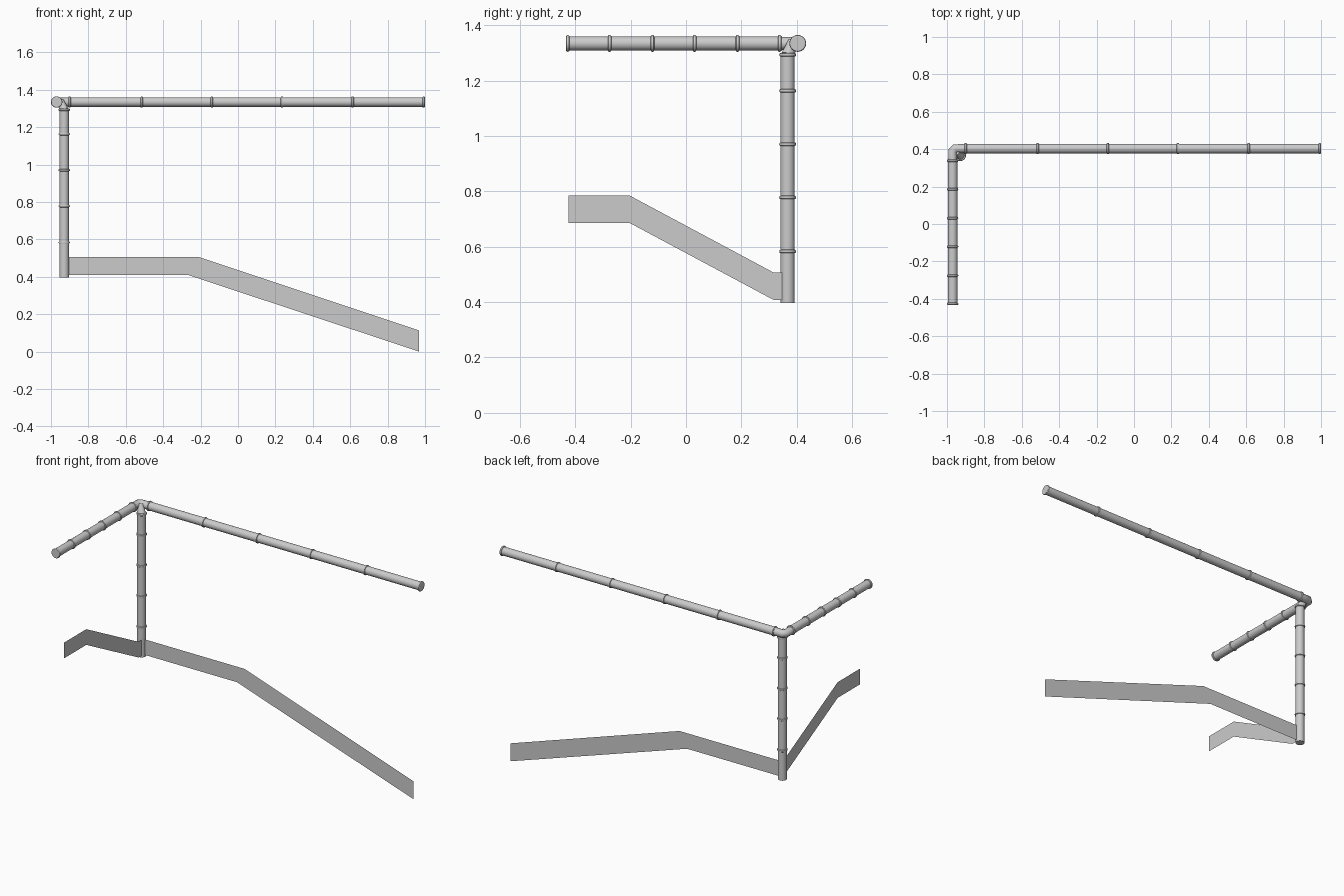
import bpy, bmesh, math
from mathutils import Vector

if "Cube" in bpy.data.objects:
    bpy.data.objects.remove(bpy.data.objects["Cube"])

SIDES = 24
R = 0.0255        # pipe radius
RING = 0.0305     # collar radius
HALF = 0.0065     # collar half width


def finish(name, bm):
    mesh = bpy.data.meshes.new(name)
    bm.to_mesh(mesh)
    bm.free()
    ob = bpy.data.objects.new(name, mesh)
    bpy.context.collection.objects.link(ob)
    return ob


def smooth(ob):
    bpy.ops.object.select_all(action='DESELECT')
    ob.select_set(True)
    bpy.context.view_layer.objects.active = ob
    bpy.ops.object.shade_smooth_by_angle(angle=math.radians(40))


def lathe(name, start, end, profile):
    """Capped round body from start to end; profile is (distance, radius)."""
    start, end = Vector(start), Vector(end)
    quat = (end - start).to_track_quat('Z', 'Y')
    bm = bmesh.new()
    loops = []
    for d, r in profile:
        loops.append([bm.verts.new(start + quat @ Vector((
            r * math.cos(math.tau * i / SIDES), r * math.sin(math.tau * i / SIDES), d)))
            for i in range(SIDES)])
    for a, b in zip(loops, loops[1:]):
        for i in range(SIDES):
            j = (i + 1) % SIDES
            bm.faces.new((a[i], a[j], b[j], b[i]))
    bm.faces.new(loops[0][::-1])
    bm.faces.new(loops[-1])
    smooth(finish(name, bm))


def pipe(name, start, end, rings):
    """Pipe with rounded collars at the given distances from the start."""
    length = (Vector(end) - Vector(start)).length
    prof = [(0, R)]
    for d in rings:
        for t in (-1, -0.7, 0, 0.7, 1):
            prof.append((d + t * HALF, R + (RING - R) * math.sqrt(1 - t * t)))
    prof.append((length, R))
    lathe(name, start, end, prof)


def strip(name, points, place):
    """Flat bent band: points are (along, top z, along, bottom z)."""
    bm = bmesh.new()
    pairs = [(bm.verts.new(place(a, zt)), bm.verts.new(place(b, zb)))
             for a, zt, b, zb in points]
    for (t0, b0), (t1, b1) in zip(pairs, pairs[1:]):
        bm.faces.new((b0, b1, t1, t0))
    finish(name, bm)


# long and short top pipes, and the post
CX, CY, TOP = -0.9695, 0.4035, 1.334
pipe("long_rail", (-0.908, CY, TOP), (1.0, CY, TOP),
     [0.008, 0.393, 0.768, 1.143, 1.521, 1.901])
pipe("short_rail", (CX, 0.346, TOP), (CX, -0.434, TOP),
     [0.008, 0.16, 0.315, 0.467, 0.622, 0.773])
PX, PY = -0.929, 0.367
pipe("upright_pipe", (PX, PY, 0.397), (PX, PY, 1.30),
     [0.186, 0.381, 0.573, 0.766, 0.896])

# corner elbow joining the two rails
curve = bpy.data.curves.new("corner_elbow", 'CURVE')
curve.dimensions = '3D'
curve.bevel_depth = 0.024
curve.bevel_resolution = 4
spline = curve.splines.new('POLY')
path = [(-0.90, CY), (-0.956, CY), (CX, 0.39), (CX, 0.338)]
spline.points.add(len(path) - 1)
for p, (x, y) in zip(spline.points, path):
    p.co = (x, y, TOP, 1)
elbow = bpy.data.objects.new("corner_elbow", curve)
bpy.context.collection.objects.link(elbow)

# tapered outlet from the elbow into the upright
lathe("outlet_neck", (PX, PY, 1.29), (-0.952, 0.388, 1.345),
      [(0, 0.024), (0.02, 0.022), (0.058, 0.018)])

# flat bands following the two sides
strip("front_band", [(-0.915, 0.506, -0.915, 0.408), (-0.21, 0.506, -0.263, 0.408),
                     (0.968, 0.113, 0.968, 0.0)],
      lambda a, z: (a, 0.365, z))
strip("side_band", [(-0.425, 0.785, -0.425, 0.686), (-0.204, 0.785, -0.204, 0.686),
                    (0.316, 0.507, 0.316, 0.408), (0.365, 0.507, 0.365, 0.408)],
      lambda a, z: (-0.915, a, z))
